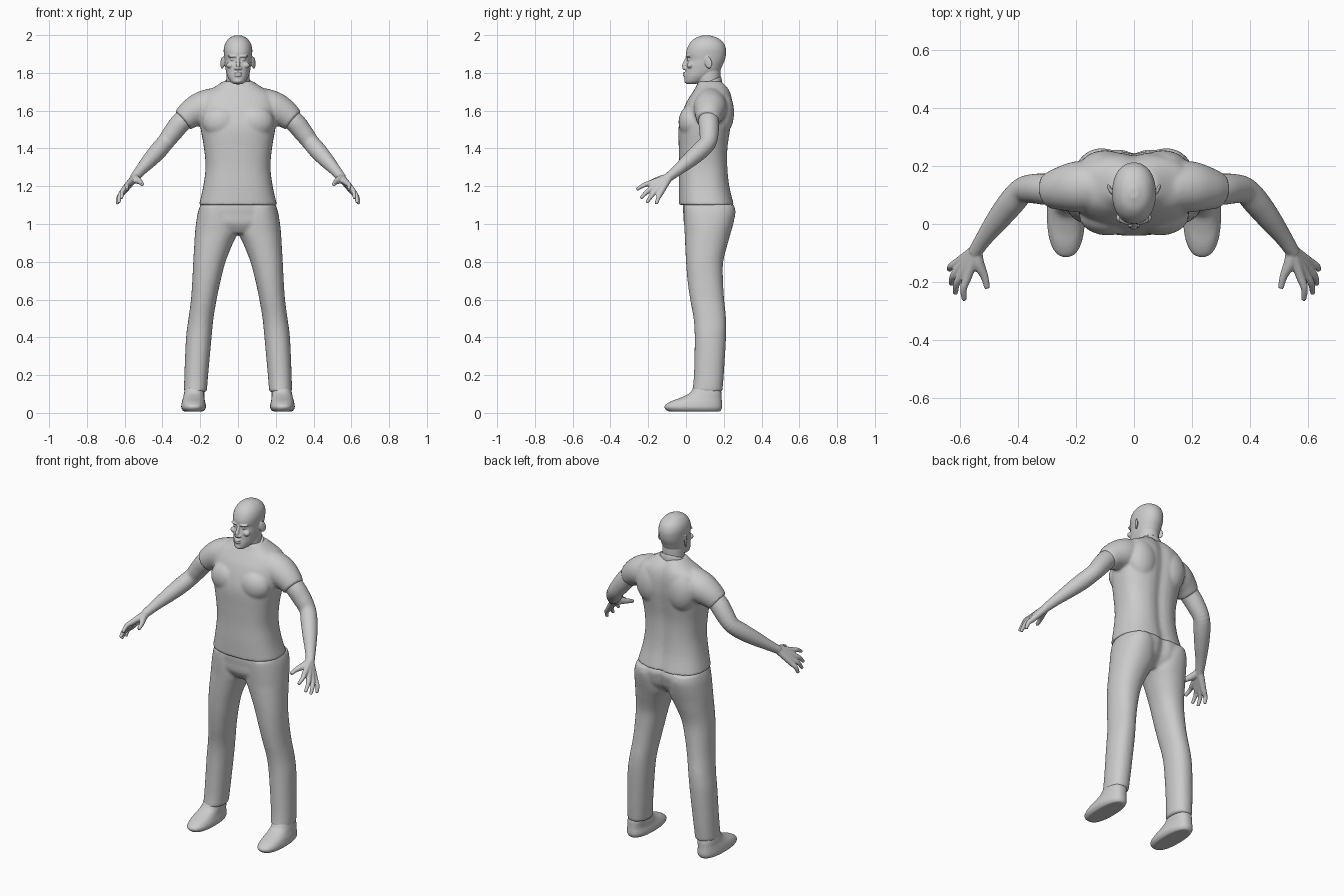
import bpy, bmesh, math
from mathutils import Vector, Matrix

grey = bpy.data.materials.new("plain_grey")
grey.diffuse_color = (0.6, 0.6, 0.6, 1)


def smooth_rows(rows, steps=4):
    """Catmull-Rom interpolation of rows of numbers."""
    out = []
    for i in range(len(rows) - 1):
        p = [rows[max(0, min(len(rows) - 1, i + k))] for k in (-1, 0, 1, 2)]
        for s in range(steps):
            t = s / steps
            out.append([0.5 * (2 * b + (c - a) * t + (2 * a - 5 * b + 4 * c - d) * t * t
                               + (3 * b - a - 3 * c + d) * t ** 3) for a, b, c, d in zip(*p)])
    return out + [list(rows[-1])]


def skin(bm, rings):
    """Join rings of points into a closed volume."""
    vr = [[bm.verts.new(p) for p in r] for r in rings]
    n = len(vr[0])
    for a, b in zip(vr, vr[1:]):
        for i in range(n):
            bm.faces.new((a[i], a[(i + 1) % n], b[(i + 1) % n], b[i]))
    bm.faces.new(vr[0][::-1])
    bm.faces.new(vr[-1])


def loft(bm, rows, power=2.3, groove=0.0, tilt=0.0, side=1, n=40):
    """Level slices: (z, x0, x1, y0, y1)."""
    rings = []
    for z, x0, x1, y0, y1 in smooth_rows(rows):
        ring = []
        for k in range(n):
            a = 2 * math.pi * k / n
            c, s = math.cos(a), math.sin(a)
            x = (x0 + x1) / 2 + (x1 - x0) / 2 * math.copysign(abs(c) ** (2 / power), c)
            y = (y0 + y1) / 2 + (y1 - y0) / 2 * math.copysign(abs(s) ** (2 / power), s)
            if s > 0:
                y -= groove * math.exp(-(x / 0.035) ** 2)
            ring.append((side * x, y, z + tilt * (y - (y0 + y1) / 2)))
        rings.append(ring)
    skin(bm, rings)


def tube(bm, rows, side=1, n=20):
    """Round limb through (x, y, z, radius)."""
    rows = smooth_rows(rows)
    pts = [Vector((side * r[0], r[1], r[2])) for r in rows]
    rings = []
    for i, p in enumerate(pts):
        d = pts[min(i + 1, len(pts) - 1)] - pts[max(i - 1, 0)]
        q = d.to_track_quat('Z', 'Y')
        rings.append([p + q @ Vector((math.cos(2 * math.pi * k / n), math.sin(2 * math.pi * k / n), 0))
                      * rows[i][3] for k in range(n)])
    skin(bm, rings)


def ball(bm, loc, size, turn=0.0, tip=0.0):
    m = (Matrix.Translation(loc) @ Matrix.Rotation(turn, 4, 'Z') @ Matrix.Rotation(tip, 4, 'X')
         @ Matrix.Diagonal((*size, 1)))
    bmesh.ops.create_uvsphere(bm, u_segments=20, v_segments=14, radius=1, matrix=m)


def finish(name, bm, voxel, relax, mirror=False):
    """Fuse the volumes into one smooth surface."""
    bmesh.ops.recalc_face_normals(bm, faces=bm.faces)
    me = bpy.data.meshes.new(name)
    bm.to_mesh(me)
    bm.free()
    me.materials.append(grey)
    ob = bpy.data.objects.new(name, me)
    bpy.context.collection.objects.link(ob)
    r = ob.modifiers.new("fuse", 'REMESH')
    r.mode, r.voxel_size, r.use_smooth_shade = 'VOXEL', voxel, True
    s = ob.modifiers.new("relax", 'SMOOTH')
    s.factor, s.iterations = 0.5, relax
    if mirror:
        m = ob.modifiers.new("other_side", 'MIRROR')
        m.use_mirror_merge = False


def sym(rows):
    return [(z, -w, w, a, b) for z, w, a, b in rows]


# Shirt: torso, sleeves, chest, shoulder blades
bm = bmesh.new()
loft(bm, sym([(1.10, .207, -.037, .258), (1.20, .184, -.038, .234), (1.30, .172, -.036, .224),
              (1.40, .180, -.038, .224), (1.50, .197, -.040, .238), (1.57, .205, -.026, .248),
              (1.64, .205, .000, .249), (1.69, .185, .030, .240), (1.725, .125, .052, .222),
              (1.755, .080, .065, .195)]), power=2.5, groove=.014)
for s in (1, -1):
    tube(bm, [(.08, .13, 1.635, .088), (.14, .13, 1.63, .088), (.20, .128, 1.608, .088),
              (.25, .122, 1.582, .076), (.292, .115, 1.548, .062)], s, 28)
    ball(bm, (s * .09, .03, 1.54), (.10, .07, .09))
    ball(bm, (s * .10, .19, 1.59), (.09, .065, .12))
finish("shirt", bm, .008, 5)

# Collar band
bm = bmesh.new()
loft(bm, sym([(1.71, .078, .052, .192), (1.735, .076, .055, .190), (1.755, .071, .060, .185)]),
     power=2, tilt=.42)
finish("collar", bm, .005, 2)

# Trousers: hips and two legs
bm = bmesh.new()
loft(bm, sym([(.95, .10, .02, .20), (1.0, .21, -.010, .242), (1.05, .213, -.014, .258),
              (1.09, .204, -.017, .262), (1.13, .18, -.01, .235)]), groove=.02)
for s in (1, -1):
    loft(bm, [(.11, .165, .286, .032, .192), (.20, .158, .284, .042, .200),
              (.40, .140, .275, .046, .212), (.50, .130, .262, .040, .212),
              (.60, .113, .249, .022, .202), (.70, .092, .242, .008, .196),
              (.80, .066, .237, .000, .197), (.90, .026, .231, -.005, .222),
              (.95, .002, .228, -.007, .236), (1.0, .000, .223, -.010, .250),
              (1.06, .010, .213, -.012, .262), (1.10, .03, .200, -.010, .255)], 2.2, side=s)
finish("trousers", bm, .009, 5)

# Shoes
bm = bmesh.new()
loft(bm, [(.008, .182, .288, -.095, .182), (.025, .170, .300, -.114, .191), (.042, .170, .300, -.110, .192),
          (.062, .175, .296, -.078, .190), (.082, .178, .290, -.025, .189), (.105, .178, .286, .020, .188),
          (.135, .180, .280, .040, .180)], 2.4)
finish("shoes", bm, .006, 3, True)

# Arms with hands
bm = bmesh.new()
tube(bm, [(.24, .122, 1.59, .05), (.30, .120, 1.54, .054), (.345, .122, 1.485, .051),
          (.385, .115, 1.432, .046), (.425, .072, 1.385, .046), (.47, .015, 1.335, .040),
          (.515, -.045, 1.285, .030), (.55, -.098, 1.243, .024)], n=24)
wrist = (.545, -.090, 1.248)
fingers = [((.575, -.182, 1.218), (.586, -.262, 1.182)), ((.592, -.171, 1.197), (.617, -.240, 1.135)),
           ((.603, -.154, 1.180), (.631, -.208, 1.112)), ((.609, -.133, 1.167), (.638, -.158, 1.105))]
for base, tip in fingers:
    mid = [(a + b) / 2 for a, b in zip(base, tip)]
    mid[0] += .008
    mid[2] += .006
    tube(bm, [(*wrist, .021), (*base, .016), (*mid, .0125), (*tip, .009)], n=14)
tube(bm, [(*wrist, .02), (.538, -.135, 1.235, .021), (.517, -.18, 1.222, .014), (.507, -.222, 1.208, .010)], n=14)
finish("arms", bm, .0045, 3, True)

# Head: skull, neck, ears and facial features
bm = bmesh.new()
loft(bm, sym([(1.742, .022, .004, .05), (1.752, .038, -.006, .09), (1.78, .055, -.007, .14),
              (1.81, .064, -.003, .178), (1.84, .069, .000, .193), (1.87, .072, .006, .206),
              (1.90, .075, .000, .212), (1.93, .075, .006, .211), (1.96, .066, .022, .198),
              (1.985, .045, .050, .168), (1.999, .014, .090, .125)]), power=2.15)
loft(bm, sym([(1.68, .075, .05, .19), (1.74, .063, .060, .182), (1.79, .060, .055, .182),
              (1.84, .055, .06, .18)]), power=2, tilt=.15)
tube(bm, [(0, .008, 1.885, .008), (0, -.002, 1.86, .009), (0, -.010, 1.835, .012), (0, -.004, 1.818, .010)])
ball(bm, (0, -.008, 1.798), (.022, .009, .006))
ball(bm, (0, -.007, 1.786), (.020, .009, .006))
ball(bm, (0, .004, 1.757), (.022, .014, .012))
for s in (1, -1):
    ball(bm, (s * .012, -.003, 1.824), (.010, .010, .008))
    ball(bm, (s * .030, .011, 1.888), (.026, .012, .007), s * .35)
    ball(bm, (s * .029, .016, 1.871), (.012, .012, .007))
    ball(bm, (s * .042, .022, 1.840), (.020, .018, .016))
    ball(bm, (s * .082, .118, 1.854), (.007, .021, .033), s * -.45, .2)
finish("head", bm, .0036, 2)
